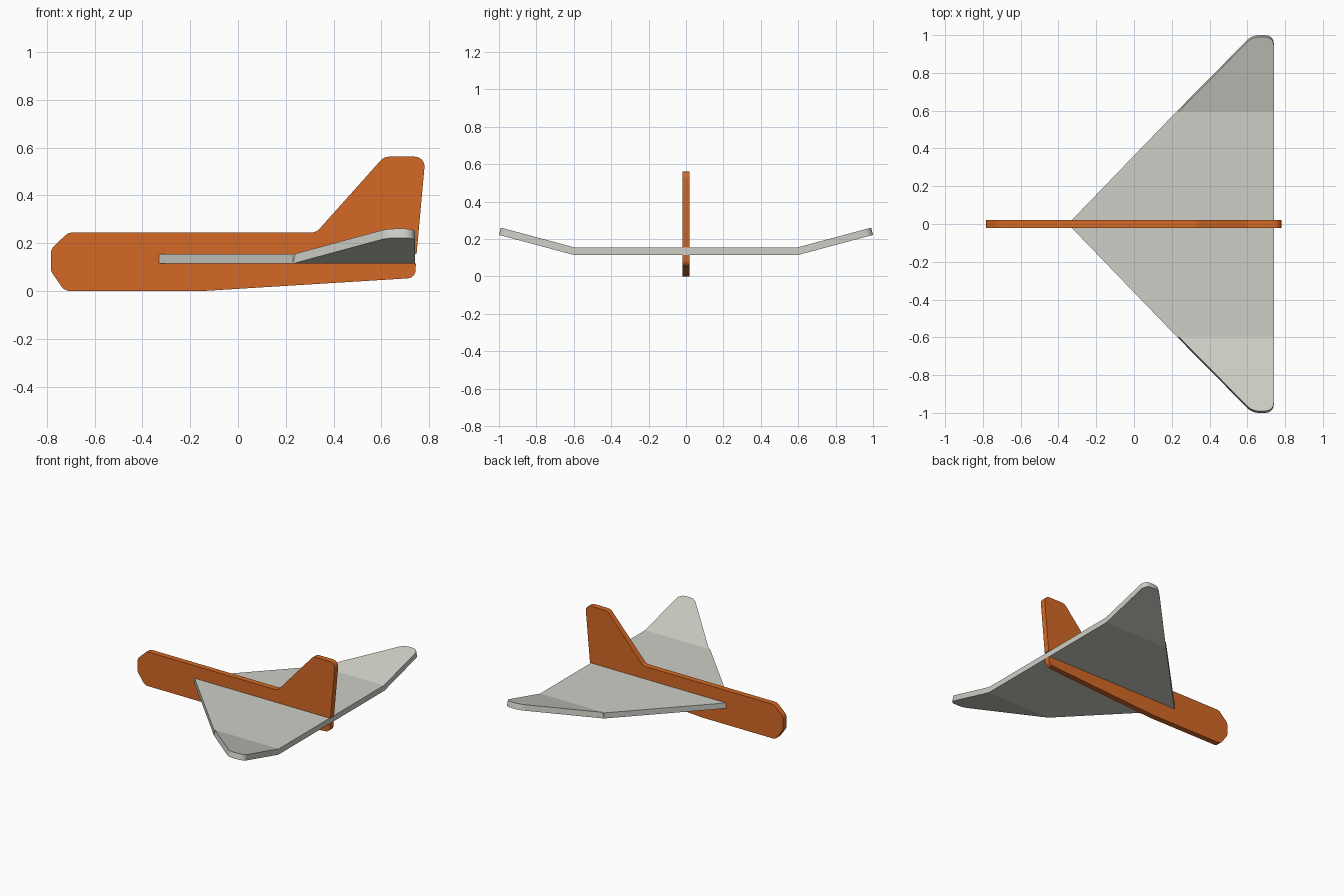
import bpy
import bmesh
import math
from mathutils import Matrix, Vector

cube = bpy.data.objects.get("Cube")
if cube:
    bpy.data.objects.remove(cube, do_unlink=True)


def material(name, color):
    mat = bpy.data.materials.new(name)
    mat.use_nodes = True
    mat.diffuse_color = color
    mat.node_tree.nodes["Principled BSDF"].inputs["Base Color"].default_value = color
    return mat


def rounded(corners, steps=6):
    """Turn (x, y, radius) corners into an outline with true arcs."""
    outline = []
    for i, (x, y, radius) in enumerate(corners):
        corner = Vector((x, y))
        if radius == 0:
            outline.append(corner)
            continue
        before = (Vector(corners[i - 1][:2]) - corner).normalized()
        after = (Vector(corners[(i + 1) % len(corners)][:2]) - corner).normalized()
        half = before.angle(after) / 2
        centre = corner + (before + after).normalized() * radius / math.sin(half)
        reach = radius / math.tan(half)
        start = corner + before * reach - centre
        end = corner + after * reach - centre
        sweep = start.angle_signed(end)
        for k in range(steps + 1):
            turn = Matrix.Rotation(-sweep * k / steps, 2)
            outline.append(centre + turn @ start)
    return outline


def plate(name, outline, thickness, transform, mat):
    """Extrude a flat outline upward, then place it."""
    bm = bmesh.new()
    face = bm.faces.new([bm.verts.new((p.x, p.y, 0)) for p in outline])
    grown = bmesh.ops.extrude_face_region(bm, geom=[face])
    top = [v for v in grown["geom"] if isinstance(v, bmesh.types.BMVert)]
    bmesh.ops.translate(bm, verts=top, vec=(0, 0, thickness))
    bm.transform(transform)
    bmesh.ops.recalc_face_normals(bm, faces=bm.faces)
    mesh = bpy.data.meshes.new(name)
    bm.to_mesh(mesh)
    bm.free()
    mesh.materials.append(mat)
    obj = bpy.data.objects.new(name, mesh)
    bpy.context.collection.objects.link(obj)
    bpy.ops.object.select_all(action="DESELECT")
    obj.select_set(True)
    bpy.context.view_layer.objects.active = obj
    bpy.ops.object.shade_smooth_by_angle(angle=math.radians(25))
    return obj


orange = material("orange", (0.66, 0.14, 0.018, 1))
pale_grey = material("pale grey", (0.62, 0.62, 0.57, 1))

THICK = 0.04
WING_LOW, WING_HIGH = 0.115, 0.155
NOSE_X, TAIL_X = -0.33, 0.74
FOLD_X, FOLD_Y = 0.23, 0.6

# Fuselage and fin in one side profile, slotted at the back for the wing
side = rounded([
    (-0.783, 0.083, 0.05), (-0.725, 0, 0.045), (-0.15, 0, 0),
    (0.742, 0.055, 0.035), (0.744, WING_LOW, 0),
    (NOSE_X, WING_LOW, 0), (NOSE_X, WING_HIGH, 0), (0.747, WING_HIGH, 0),
    (0.784, 0.562, 0.04), (0.611, 0.562, 0.045),
    (0.327, 0.245, 0.045), (-0.71, 0.245, 0.045), (-0.783, 0.175, 0.045),
])
upright = Matrix.Translation((0, THICK / 2, 0)) @ Matrix.Rotation(math.pi / 2, 4, "X")
plate("fuselage_and_fin", side, THICK, upright, orange)

# Flat middle of the wing
middle = rounded([
    (NOSE_X, -THICK / 2, 0), (FOLD_X, -FOLD_Y, 0), (TAIL_X, -FOLD_Y, 0),
    (TAIL_X, FOLD_Y, 0), (FOLD_X, FOLD_Y, 0), (NOSE_X, THICK / 2, 0),
])
plate("wing_middle", middle, THICK, Matrix.Translation((0, 0, WING_LOW)), pale_grey)

# Raised wing tips, hinged on the lower edge of the fold
angle = math.radians(15)
length = (1 - FOLD_Y) / math.cos(angle)
tip = rounded([
    (FOLD_X, 0, 0), (TAIL_X, 0, 0),
    (TAIL_X, length, 0.045), (0.625, length, 0.085),
])
hinge = Matrix.Translation((0, FOLD_Y, WING_LOW)) @ Matrix.Rotation(angle, 4, "X")
for name, flip in (("left_wing_tip", -1), ("right_wing_tip", 1)):
    mirror = Matrix.Diagonal((1, flip, 1, 1))
    plate(name, tip, THICK, mirror @ hinge, pale_grey)
